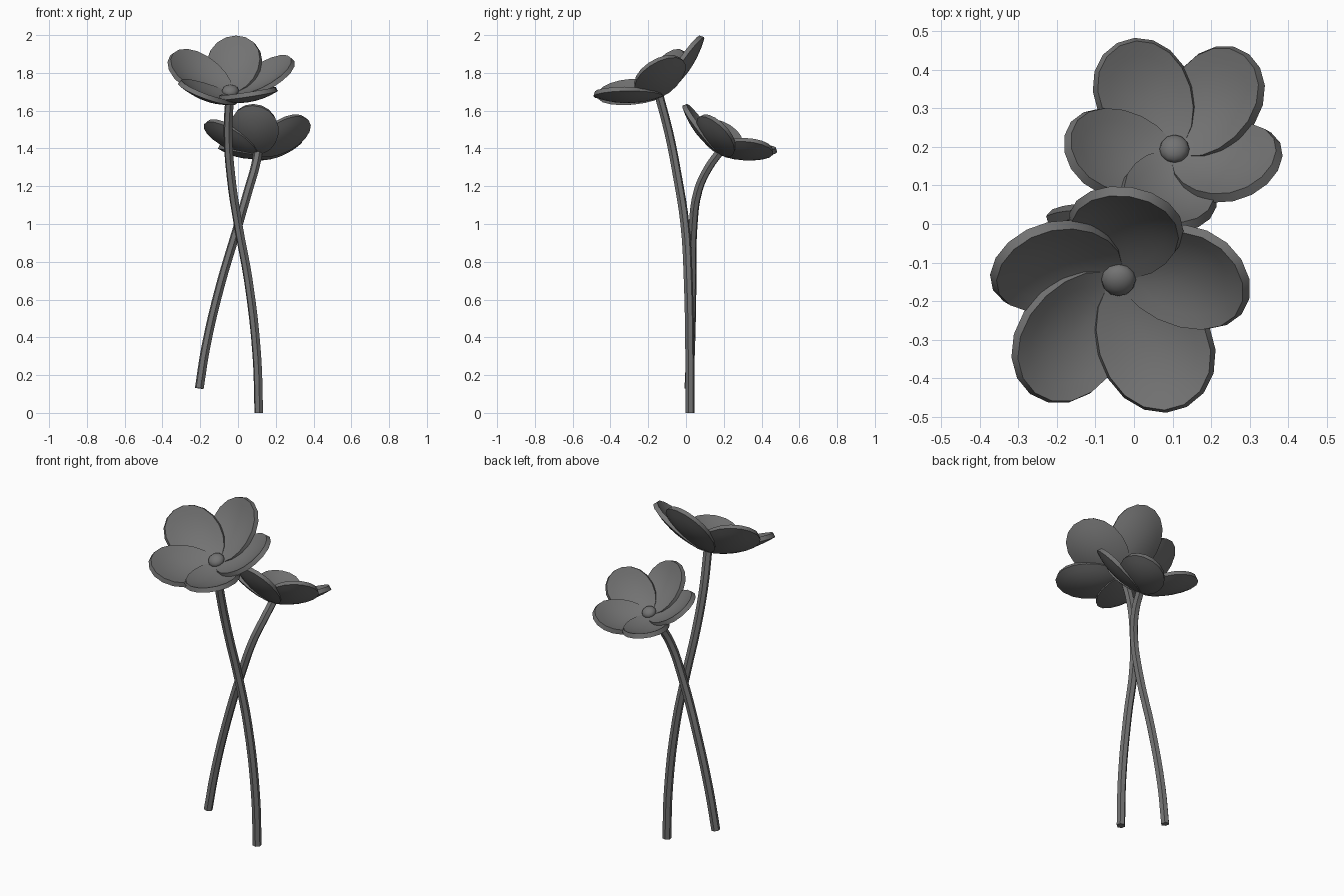
import bpy, bmesh, math
from mathutils import Matrix, Vector

if "Cube" in bpy.data.objects:
    bpy.data.objects.remove(bpy.data.objects["Cube"])

# Dark grey for every part
dark = bpy.data.materials.new("dark_grey")
dark.diffuse_color = (0.17, 0.17, 0.17, 1)
dark.use_nodes = True
dark.node_tree.nodes["Principled BSDF"].inputs["Base Color"].default_value = dark.diffuse_color


def smooth(ob, angle=40):
    bpy.ops.object.select_all(action='DESELECT')
    ob.select_set(True)
    bpy.context.view_layer.objects.active = ob
    bpy.ops.object.shade_smooth_by_angle(angle=math.radians(angle))


def add_mesh(name, bm, matrix):
    bm.transform(matrix)
    bm.normal_update()
    me = bpy.data.meshes.new(name)
    bm.to_mesh(me)
    bm.free()
    me.materials.append(dark)
    ob = bpy.data.objects.new(name, me)
    bpy.context.collection.objects.link(ob)
    return ob


# Stem: bevelled curve turned into a six-sided tube
def stem(name, points, radius=0.024):
    cu = bpy.data.curves.new(name, 'CURVE')
    cu.dimensions = '3D'
    cu.bevel_depth = radius
    cu.bevel_resolution = 1
    cu.resolution_u = 4
    cu.use_fill_caps = True
    cu.materials.append(dark)
    sp = cu.splines.new('BEZIER')
    sp.bezier_points.add(len(points) - 1)
    for bp, p in zip(sp.bezier_points, points):
        bp.co = p
        bp.handle_left_type = bp.handle_right_type = 'AUTO'
    ob = bpy.data.objects.new(name, cu)
    bpy.context.collection.objects.link(ob)
    bpy.ops.object.select_all(action='DESELECT')
    ob.select_set(True)
    bpy.context.view_layer.objects.active = ob
    bpy.ops.object.convert(target='MESH')
    smooth(bpy.context.object, 30)


# Petal: shallow oval dish, thickened, base at the flower centre
def petal(name, length, half_width, depth, matrix, sides=18, rings=4):
    bm = bmesh.new()
    centre = bm.verts.new((length / 2, 0, -depth))
    prev = None
    for r in range(1, rings + 1):
        rho = r / rings
        ring = []
        for i in range(sides):
            a = 2 * math.pi * i / sides
            c, s = math.cos(a), math.sin(a)
            ring.append(bm.verts.new((length / 2 * (1 + rho * c),
                                      half_width * rho * s * (1 + 0.1 * c),
                                      depth * (rho ** 2 - 1))))
        for i in range(sides):
            j = (i + 1) % sides
            if prev:
                bm.faces.new((prev[i], ring[i], ring[j], prev[j]))
            else:
                bm.faces.new((centre, ring[i], ring[j]))
        prev = ring
    ob = add_mesh(name, bm, matrix)
    mod = ob.modifiers.new('thickness', 'SOLIDIFY')
    mod.thickness = 0.026
    mod.offset = -1
    bpy.context.view_layer.objects.active = ob
    bpy.ops.object.modifier_apply(modifier=mod.name)
    smooth(ob)


# Flower head: five overlapping twisted petals around a flattened ball
def flower(name, base, tilt, start, length, half_width, ball):
    frame = Matrix.Translation(base) @ Matrix.Rotation(math.radians(tilt), 4, 'X')
    for k in range(5):
        m = (frame @ Matrix.Rotation(math.radians(start + 72 * k), 4, 'Z')
             @ Matrix.Rotation(math.radians(-27), 4, 'Y')
             @ Matrix.Rotation(math.radians(-5), 4, 'X'))
        petal(f"{name}_petal_{k + 1}", length, half_width, length * 0.09, m)
    bm = bmesh.new()
    bmesh.ops.create_uvsphere(bm, u_segments=12, v_segments=8, radius=ball)
    flat = Matrix.Translation((0, 0, 0.01)) @ Matrix.Diagonal((1, 1, 0.7, 1))
    smooth(add_mesh(f"{name}_centre", bm, frame @ flat))


# Tall flower leaning forward
stem("tall_stem", [(0.11, 0.022, 0), (0.10, 0.02, 0.3), (0.055, 0.012, 0.7),
                   (0.0, -0.006, 1.0), (-0.037, -0.045, 1.25),
                   (-0.053, -0.09, 1.48), (-0.043, -0.145, 1.69)])
flower("tall", Vector((-0.04, -0.14, 1.695)), 28, 85, 0.37, 0.14, 0.045)

# Short flower leaning backward
stem("short_stem", [(-0.205, 0.015, 0.13), (-0.17, 0.025, 0.35), (-0.095, 0.032, 0.67),
                    (-0.003, 0.037, 0.98), (0.055, 0.065, 1.18),
                    (0.09, 0.12, 1.3), (0.108, 0.185, 1.39)])
flower("short", Vector((0.105, 0.19, 1.39)), -26, -95, 0.308, 0.117, 0.039)
